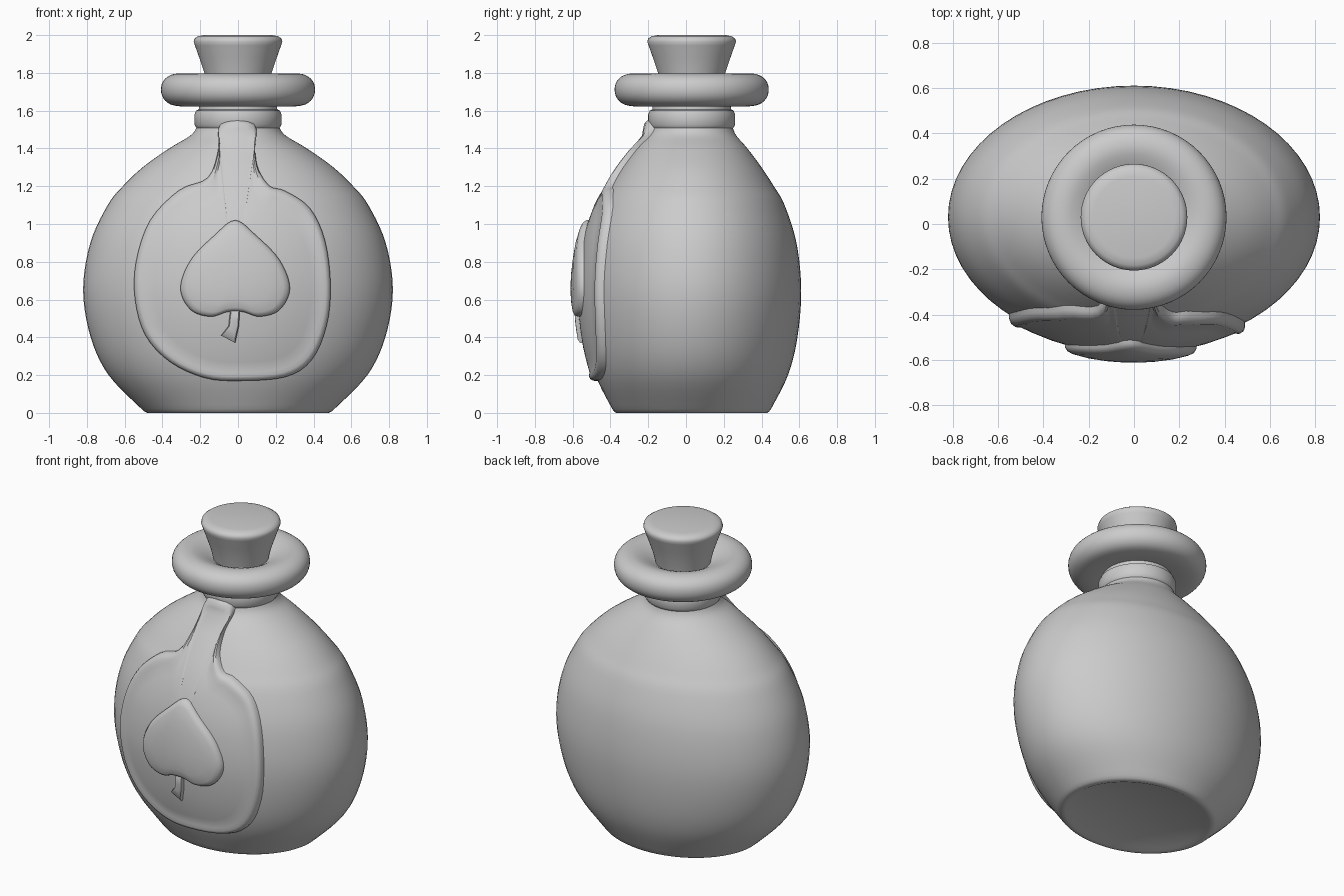
import bpy
import math

if "Cube" in bpy.data.objects:
    bpy.data.objects.remove(bpy.data.objects["Cube"])

CY = 0.03      # the bottle axis sits slightly behind the origin
SEG = 64


def spline(pts, steps, closed=False):
    """Catmull-Rom smoothing of a point list of any dimension."""
    n, out = len(pts), []
    for i in range(n if closed else n - 1):
        idx = [i - 1, i, i + 1, i + 2]
        idx = [k % n if closed else min(max(k, 0), n - 1) for k in idx]
        a, b, c, d = (pts[k] for k in idx)
        for s in range(steps):
            t = s / steps
            out.append(tuple(
                0.5 * (2 * q + (r - p) * t + (2 * p - 5 * q + 4 * r - w) * t * t
                       + (3 * q - p - 3 * r + w) * t ** 3)
                for p, q, r, w in zip(a, b, c, d)))
    return out if closed else out + [pts[-1]]


def rings_object(name, rings, cap_start, angle):
    """Skin equal-length rings, capping the last and optionally the first."""
    n = len(rings[0])
    verts = [v for r in rings for v in r]
    faces = [(i * n + j, i * n + (j + 1) % n, (i + 1) * n + (j + 1) % n, (i + 1) * n + j)
             for i in range(len(rings) - 1) for j in range(n)]
    last = (len(rings) - 1) * n
    faces.append(tuple(range(last, last + n)))
    if cap_start:
        faces.append(tuple(reversed(range(n))))
    me = bpy.data.meshes.new(name)
    me.from_pydata(verts, [], faces)
    me.update()
    ob = bpy.data.objects.new(name, me)
    bpy.context.collection.objects.link(ob)
    bpy.ops.object.select_all(action='DESELECT')
    ob.select_set(True)
    bpy.context.view_layer.objects.active = ob
    bpy.ops.object.shade_smooth_by_angle(angle=math.radians(angle))
    return ob


def lathe(name, profile, angle=40):
    """Elliptical lathe from rows of (z, x radius, y radius)."""
    rings = [[(rx * math.cos(2 * math.pi * j / SEG),
               CY + ry * math.sin(2 * math.pi * j / SEG), z) for j in range(SEG)]
             for z, rx, ry in profile]
    return rings_object(name, rings, True, angle)


# Flattened round body with a slightly recessed base
body = spline([(0.02, 0.51, 0.42), (0.2, 0.685, 0.51), (0.4, 0.78, 0.56),
               (0.65, 0.82, 0.58), (0.9, 0.782, 0.555), (1.1, 0.69, 0.492),
               (1.2, 0.61, 0.435), (1.3, 0.505, 0.37), (1.4, 0.365, 0.295),
               (1.47, 0.25, 0.235), (1.52, 0.215, 0.215)], 5)
lathe("bottle_body", [(0.012, 0.43, 0.35), (0.0, 0.455, 0.375), (0.0, 0.48, 0.4),
                      (0.007, 0.495, 0.41)] + body)


def body_front(x, z):
    """y of the front body surface at (x, z)."""
    z = min(max(z, body[0][0]), body[-1][0])
    for (z0, a0, b0), (z1, a1, b1) in zip(body, body[1:]):
        if z <= z1:
            t = (z - z0) / (z1 - z0)
            rx, ry = a0 + (a1 - a0) * t, b0 + (b1 - b0) * t
            break
    return CY - ry * math.sqrt(max(0.0, 1 - (x / rx) ** 2))


def relief(name, outline, centre, rows):
    """Raised panel wrapped on the body; rows are (outline scale, height)."""
    cx, cz = centre
    rings = []
    for s, h in rows:
        pts = [(cx + (x - cx) * s, cz + (z - cz) * s) for x, z in outline]
        rings.append([(x, body_front(x, z) - h, z) for x, z in pts])
    return rings_object(name, rings, False, 40)


# Neck band, wide lip and tapered cork
def round_rows(rows):
    return [(z, r, r) for r, z in rows]


lathe("neck_band", round_rows([(0.2, 1.49), (0.218, 1.505), (0.23, 1.525), (0.23, 1.58),
                               (0.222, 1.6), (0.208, 1.607), (0.205, 1.65)]))
lip = spline([(0.19, 1.63), (0.28, 1.622), (0.355, 1.632), (0.395, 1.665),
              (0.408, 1.71), (0.397, 1.755), (0.36, 1.787), (0.3, 1.797),
              (0.23, 1.775), (0.16, 1.735)], 3)
lathe("bottle_lip", round_rows(lip), 60)
lathe("cork", round_rows([(0.16, 1.72), (0.178, 1.8), (0.205, 1.88), (0.228, 1.945),
                          (0.235, 1.965), (0.23, 1.982), (0.212, 1.994), (0.18, 2.0)]), 50)

# Label panel with a strip running up to the neck
label = spline([(-0.09, 1.53), (-0.105, 1.39), (-0.16, 1.245), (-0.31, 1.18),
                (-0.465, 1.02), (-0.54, 0.8), (-0.545, 0.6), (-0.49, 0.41),
                (-0.36, 0.27), (-0.175, 0.185), (0.01, 0.17), (0.25, 0.19),
                (0.39, 0.28), (0.47, 0.465), (0.49, 0.68), (0.46, 0.915),
                (0.38, 1.085), (0.25, 1.175), (0.17, 1.2), (0.11, 1.285),
                (0.09, 1.39), (0.085, 1.53)], 4, True)
relief("label_panel", label, (-0.02, 0.66),
       [(1, -0.03), (1, 0.02), (0.985, 0.035), (0.95, 0.037), (0.91, 0.026),
        (0.8, 0.024), (0.65, 0.024), (0.5, 0.024), (0.3, 0.024), (0.1, 0.024)])

# Raised spade emblem: leaf shape mirrored from one half, and its stem
half = [(-0.11, 0.94), (-0.235, 0.81), (-0.29, 0.66), (-0.235, 0.545),
        (-0.13, 0.51), (-0.04, 0.535)]
leaf = [(0.0, 1.02)] + half + [(-x, z) for x, z in reversed(half)]
leaf = spline([(x - 0.015, z) for x, z in leaf], 5, True)
relief("spade_leaf", leaf, (-0.015, 0.7),
       [(1, 0.01), (1, 0.035), (0.96, 0.05), (0.88, 0.056), (0.65, 0.06),
        (0.4, 0.061), (0.15, 0.062)])
stem = [(-0.04, 0.55), (-0.05, 0.46), (-0.09, 0.41), (-0.015, 0.37),
        (0.005, 0.46), (0.01, 0.55)]
relief("spade_stem", stem, (-0.025, 0.46), [(1, 0.01), (1, 0.035), (0.8, 0.045), (0.3, 0.046)])
